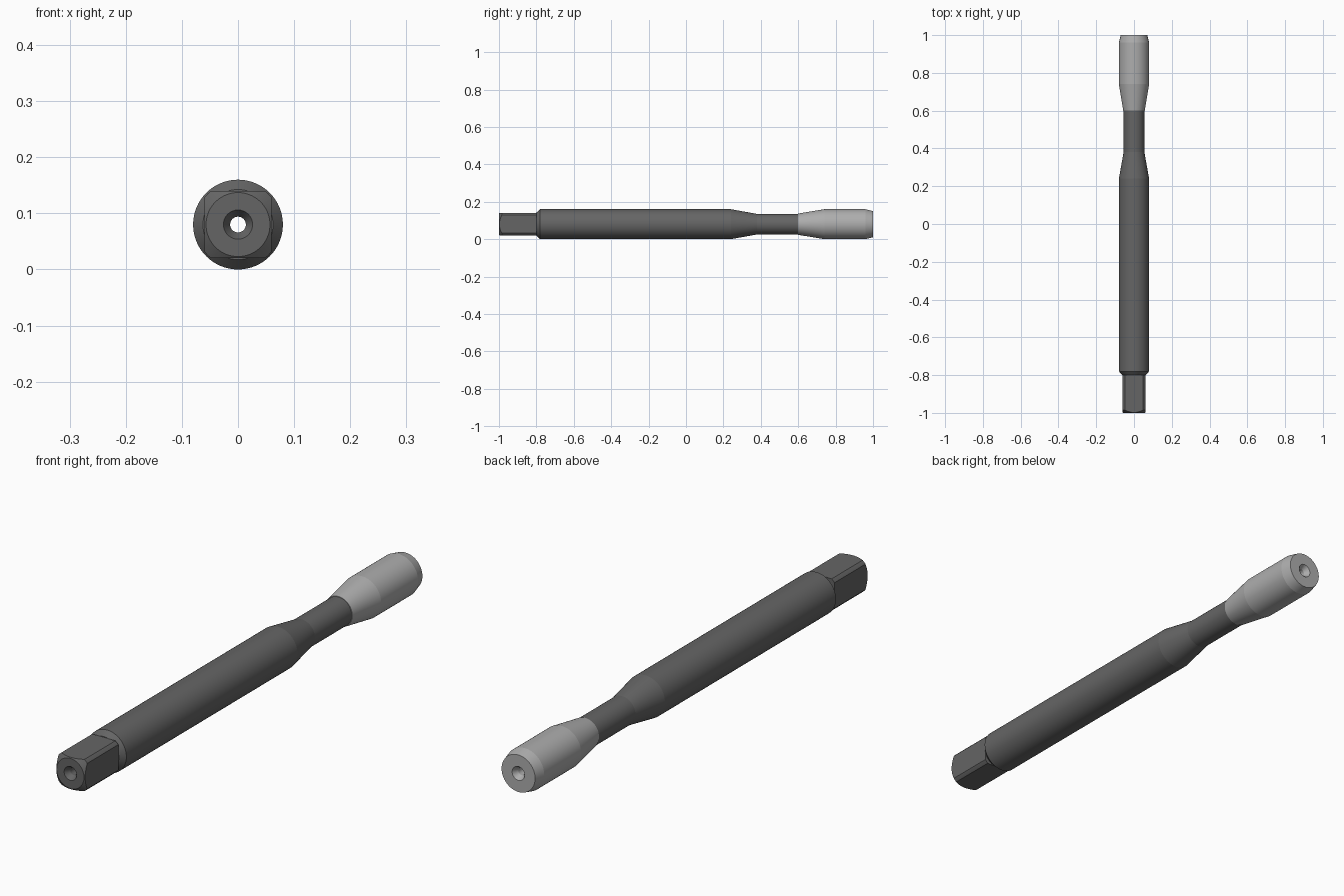
import bpy, bmesh
from math import sin, cos, pi, radians

if "Cube" in bpy.data.objects:
    bpy.data.objects.remove(bpy.data.objects["Cube"])

AXIS_Z = 0.08
SEGMENTS = 64


def finish(bm, name, grey):
    bmesh.ops.recalc_face_normals(bm, faces=bm.faces)
    mesh = bpy.data.meshes.new(name)
    bm.to_mesh(mesh)
    bm.free()
    obj = bpy.data.objects.new(name, mesh)
    bpy.context.collection.objects.link(obj)
    mat = bpy.data.materials.new(name + "_grey")
    mat.diffuse_color = (grey, grey, grey, 1)
    mat.use_nodes = True
    mat.node_tree.nodes["Principled BSDF"].inputs["Base Color"].default_value = mat.diffuse_color
    mesh.materials.append(mat)
    return obj


def lathe(name, profile, grey):
    """Spin a closed (y, radius) profile round the tool axis."""
    bm = bmesh.new()
    rings = []
    for y, r in profile:
        rings.append([bm.verts.new((r * cos(2 * pi * i / SEGMENTS), y,
                                    AXIS_Z + r * sin(2 * pi * i / SEGMENTS)))
                      for i in range(SEGMENTS)])
    for a, b in zip(rings, rings[1:] + rings[:1]):
        for i in range(SEGMENTS):
            j = (i + 1) % SEGMENTS
            bm.faces.new((a[i], a[j], b[j], b[i]))
    return finish(bm, name, grey)


def smooth(obj):
    bpy.ops.object.select_all(action='DESELECT')
    obj.select_set(True)
    bpy.context.view_layer.objects.active = obj
    bpy.ops.object.shade_smooth_by_angle(angle=radians(8))


# Shank: countersunk drive end, chamfered shoulder, long body, thin neck
shank = lathe("shank", [
    (-0.98, 0.014), (-1.0, 0.026), (-1.0, 0.057), (-0.985, 0.077),
    (-0.80, 0.077), (-0.80, 0.062), (-0.78, 0.08), (0.24, 0.08),
    (0.38, 0.055), (0.60, 0.055), (0.60, 0.014)], 0.13)

# Cutting head: tapered start, chamfered tip, countersunk bore
head = lathe("cutting_head", [
    (0.60, 0.014), (0.60, 0.057), (0.74, 0.08), (0.96, 0.08),
    (1.0, 0.07), (1.0, 0.026), (0.98, 0.014)], 0.42)

# Four flats that make the square drive
bm = bmesh.new()
for k in range(4):
    cx, cz = round(cos(k * pi / 2)), round(sin(k * pi / 2))
    box = bmesh.ops.create_cube(bm, size=1)["verts"]
    size = (0.1 if cx else 0.114, 0.2995, 0.1 if cz else 0.114)
    bmesh.ops.scale(bm, vec=size, verts=box)
    bmesh.ops.translate(bm, vec=(cx * 0.11, -0.94925, AXIS_Z + cz * 0.11), verts=box)
cutter = finish(bm, "flat_cutter", 0.13)
cutter.hide_render = True
cut = shank.modifiers.new("square_drive", 'BOOLEAN')
cut.operation = 'DIFFERENCE'
cut.solver = 'EXACT'
cut.object = cutter
bpy.context.view_layer.objects.active = shank
bpy.ops.object.modifier_apply(modifier=cut.name)
bpy.data.objects.remove(cutter)
while len(shank.data.materials) > 1:
    shank.data.materials.pop()

smooth(shank)
smooth(head)
